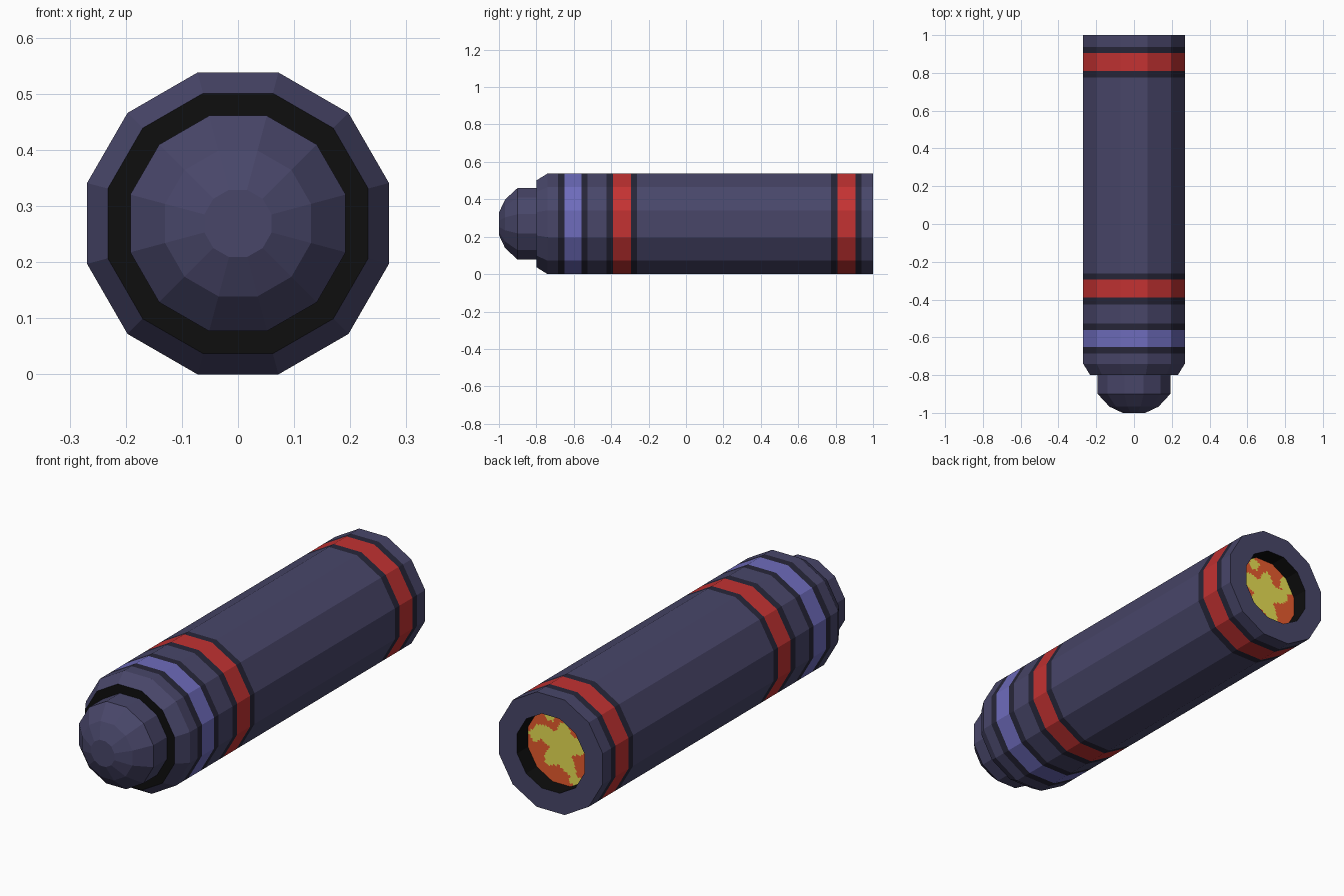
import bpy, bmesh, math

if "Cube" in bpy.data.objects:
    bpy.data.objects.remove(bpy.data.objects["Cube"])

CZ = 0.269          # height of the axis
SIDES = 12
STEP = 2 * math.pi / SIDES


def srgb(r, g, b):
    def lin(c):
        c /= 255
        return c / 12.92 if c <= 0.04045 else ((c + 0.055) / 1.055) ** 2.4
    return (lin(r), lin(g), lin(b), 1)


COLOURS = {
    "slate": (72, 70, 105), "dark_slate": (39, 38, 57), "black": (14, 14, 14),
    "red": (195, 50, 50), "lavender": (110, 108, 188),
    "orange": (250, 100, 50), "yellow": (243, 233, 88),
}
NAMES = list(COLOURS)
MATS = []
for name, rgb in COLOURS.items():
    m = bpy.data.materials.new(name)
    m.diffuse_color = srgb(*rgb)
    m.use_nodes = True
    m.node_tree.nodes["Principled BSDF"].inputs["Base Color"].default_value = m.diffuse_color
    MATS.append(m)


def finish(name, bm):
    me = bpy.data.meshes.new(name)
    bm.to_mesh(me)
    bm.free()
    for m in MATS:
        me.materials.append(m)
    ob = bpy.data.objects.new(name, me)
    bpy.context.collection.objects.link(ob)
    return ob


def lathe(name, profile, cap=None):
    """profile: (y, apothem, colour of the strip to the next point), outside on the way +y"""
    bm = bmesh.new()
    rings = []
    for y, ap, _ in profile:
        r = ap / math.cos(STEP / 2)
        rings.append([bm.verts.new((r * math.sin((k + .5) * STEP), y,
                                    CZ + r * math.cos((k + .5) * STEP)))
                      for k in range(SIDES)])
    for i in range(len(rings) - 1):
        a, b = rings[i], rings[i + 1]
        for k in range(SIDES):
            j = (k + 1) % SIDES
            f = bm.faces.new((a[k], b[k], b[j], a[j]))
            f.material_index = NAMES.index(profile[i][2])
    if cap:
        bm.faces.new(rings[0]).material_index = NAMES.index(cap)
    # make the strips face away from the axis side of the profile
    bm.normal_update()
    y0, y1 = profile[0][0], profile[-1][0]
    widest = max(bm.faces, key=lambda f: f.calc_area())
    c = widest.calc_center_median()
    if widest.normal.x * c.x + widest.normal.z * (c.z - CZ) < 0:
        bmesh.ops.reverse_faces(bm, faces=bm.faces[:])
    return finish(name, bm)


# tube body: front lip, chamfer, painted bands, back rim and bore
profile = [(-0.8, 0.185, "black"), (-0.8, 0.232, "slate"), (-0.74, 0.269, "slate")]
for y0, y1, colour in ((-0.65, -0.56, "lavender"), (-0.39, -0.295, "red"),
                       (0.81, 0.905, "red")):
    profile += [(y0 - 0.035, 0.269, "dark_slate"), (y0, 0.269, colour),
                (y1, 0.269, "dark_slate"), (y1 + 0.033, 0.269, "slate")]
profile += [(1.0, 0.269, "slate"), (1.0, 0.174, "black"), (0.92, 0.174, "black")]
lathe("tube_body", profile)

# rounded button on the front
lathe("nose_button", [(-1.0, 0.06, "slate"), (-0.967, 0.13, "slate"),
                      (-0.9, 0.192, "slate"), (-0.8, 0.192, "slate")], cap="slate")


# glowing disc inside the bore: yellow blotches on orange
def is_yellow(u, v):
    r, a = math.hypot(u, v), math.atan2(v, u)
    if r < 0.105 + 0.028 * math.sin(5 * a + 0.6) + 0.015 * math.sin(3 * a):
        return True
    spots = ((-0.06, 0.135, 0.03), (-0.14, 0.02, 0.03), (0.13, 0.09, 0.04),
             (0.07, -0.14, 0.03))
    return any(math.hypot(u - x, v - z) < s for x, z, s in spots)


bm = bmesh.new()
SEG, RINGS = 72, 14
rings = []
for i in range(1, RINGS + 1):
    ring = []
    for k in range(SEG):
        a = 2 * math.pi * k / SEG
        r = 0.174 / math.cos((a + STEP / 2) % STEP - STEP / 2) * i / RINGS
        ring.append(bm.verts.new((-r * math.cos(a), 0.92, CZ + r * math.sin(a))))
    rings.append(ring)
bm.faces.new(rings[0])
for a, b in zip(rings, rings[1:]):
    for k in range(SEG):
        j = (k + 1) % SEG
        bm.faces.new((a[k], b[k], b[j], a[j]))
bm.normal_update()
for f in bm.faces:
    if f.normal.y < 0:
        f.normal_flip()
    c = f.calc_center_median()
    f.material_index = NAMES.index("yellow" if is_yellow(-c.x, c.z - CZ) else "orange")
finish("glow_disc", bm)
